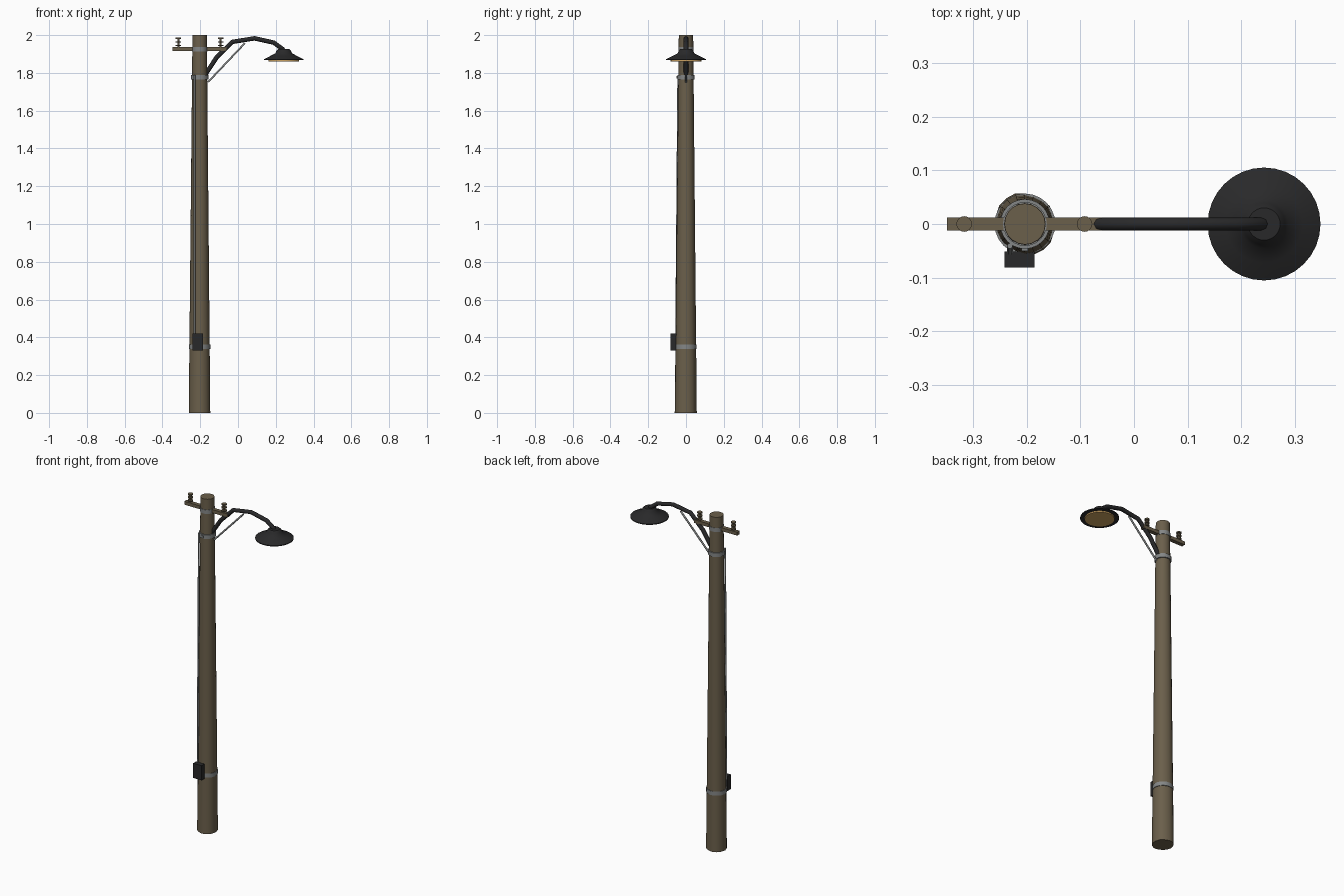
import bpy, bmesh, math, random
from mathutils import Vector

random.seed(4)
cube = bpy.data.objects.get("Cube")
if cube:
    bpy.data.objects.remove(cube)


def material(name, color):
    m = bpy.data.materials.new(name)
    m.use_nodes = True
    m.diffuse_color = (*color, 1)
    m.node_tree.nodes["Principled BSDF"].inputs["Base Color"].default_value = (*color, 1)
    return m


WOOD = material("weathered wood", (0.146, 0.115, 0.07))
DARK = material("dark metal", (0.022, 0.022, 0.023))
STEEL = material("galvanised steel", (0.23, 0.24, 0.24))
GLOW = material("amber lens", (0.60, 0.36, 0.12))

POLE_X = -0.203
LAMP_X = 0.242


def pole_radius(z):
    return 0.0575 - 0.0097 * z


def finish(name, bm, mat, smooth=True):
    bmesh.ops.recalc_face_normals(bm, faces=bm.faces)
    mesh = bpy.data.meshes.new(name)
    bm.to_mesh(mesh)
    bm.free()
    obj = bpy.data.objects.new(name, mesh)
    bpy.context.collection.objects.link(obj)
    mesh.materials.append(mat)
    if smooth:
        bpy.ops.object.select_all(action='DESELECT')
        obj.select_set(True)
        bpy.context.view_layer.objects.active = obj
        bpy.ops.object.shade_smooth_by_angle(angle=math.radians(42))
    return obj


def lathe(name, profile, x, mat, sides=24, wobble=0.0):
    """Stack rings of (radius, z) around a vertical axis, capped at both ends."""
    bm = bmesh.new()
    rings = []
    grain = [random.uniform(-wobble, wobble) for _ in range(sides)]
    for r, z in profile:
        ring = []
        for i in range(sides):
            a = math.tau * i / sides
            # Grain fades out toward the top of the timber
            rr = r + grain[i] * (1 - z / 2.1)
            ring.append(bm.verts.new((x + rr * math.cos(a), rr * math.sin(a), z)))
        rings.append(ring)
    for low, high in zip(rings, rings[1:]):
        for i in range(sides):
            j = (i + 1) % sides
            bm.faces.new((low[i], low[j], high[j], high[i]))
    bm.faces.new(rings[0][::-1])
    bm.faces.new(rings[-1])
    return finish(name, bm, mat)


def box(name, center, size, mat, bevel=0.0):
    bm = bmesh.new()
    bmesh.ops.create_cube(bm, size=1)
    for v in bm.verts:
        v.co = Vector(center) + Vector([c * s for c, s in zip(v.co, size)])
    if bevel:
        bmesh.ops.bevel(bm, geom=bm.edges[:], offset=bevel, segments=1, affect='EDGES')
    return finish(name, bm, mat, smooth=False)


def tube(name, points, radius, mat, resolution=2):
    curve = bpy.data.curves.new(name, 'CURVE')
    curve.dimensions = '3D'
    curve.bevel_depth = radius
    curve.bevel_resolution = resolution
    curve.use_fill_caps = True
    spline = curve.splines.new('POLY')
    spline.points.add(len(points) - 1)
    for p, co in zip(spline.points, points):
        p.co = (*co, 1)
    curve.materials.append(mat)
    obj = bpy.data.objects.new(name, curve)
    bpy.context.collection.objects.link(obj)
    return obj


# Tapered timber pole
heights = [0, 0.35, 0.7, 1.05, 1.4, 1.75, 2.0]
lathe("pole", [(pole_radius(z), z) for z in heights], POLE_X, WOOD, 20, 0.0025)

# Steel bands around the pole
for name, z, gap in (("lower", 0.35, 0.0025), ("arm", 1.777, 0.006), ("crossarm", 1.925, 0.002)):
    r = pole_radius(z) + gap
    lathe(name + "_band", [(r, z - 0.012), (r, z + 0.012)], POLE_X, STEEL)
box("band_bolt", (POLE_X, -0.047, 1.777), (0.012, 0.006, 0.012), STEEL)

# Crossarm with ribbed insulators
box("crossarm", (-0.204, 0, 1.926), (0.288, 0.024, 0.02), WOOD)
for side, x in (("right", -0.316), ("left", -0.092)):
    ribs = [(0.005, 1.934)]
    for z in (1.945, 1.964, 1.983):
        ribs += [(0.005, z - 0.0035), (0.0145, z - 0.0035), (0.0145, z + 0.0035), (0.005, z + 0.0035)]
    lathe(side + "_insulator", ribs[:-1], x, WOOD, 16)

# Curved lamp arm and its brace
arm = [(-0.175, 1.788), (-0.113, 1.882), (-0.03, 1.964), (0.087, 1.983),
       (0.19, 1.96), (0.236, 1.926), (0.242, 1.912)]
tube("lamp_arm", [(x, 0, z) for x, z in arm], 0.012, DARK)
tube("arm_brace", [(-0.158, 0, 1.752), (0.036, 0, 1.957)], 0.0055, STEEL, 1)

# Lamp shade with its cap, and the lens below
lathe("lamp_shade", [(0.082, 1.868), (0.105, 1.867), (0.105, 1.872), (0.100, 1.875),
                     (0.072, 1.889), (0.045, 1.903), (0.039, 1.916), (0.030, 1.926)],
      LAMP_X, DARK, 32)
lathe("lamp_lens", [(0.081, 1.860), (0.081, 1.870)], LAMP_X, GLOW, 32)

# Switch box and the conduit running up to the arm
box("switch_box", (-0.213, -0.066, 0.375), (0.056, 0.030, 0.088), DARK)
tube("conduit", [(-0.231, -0.052, 0.40), (-0.231, -0.041, 1.79)], 0.0055, STEEL, 1)
